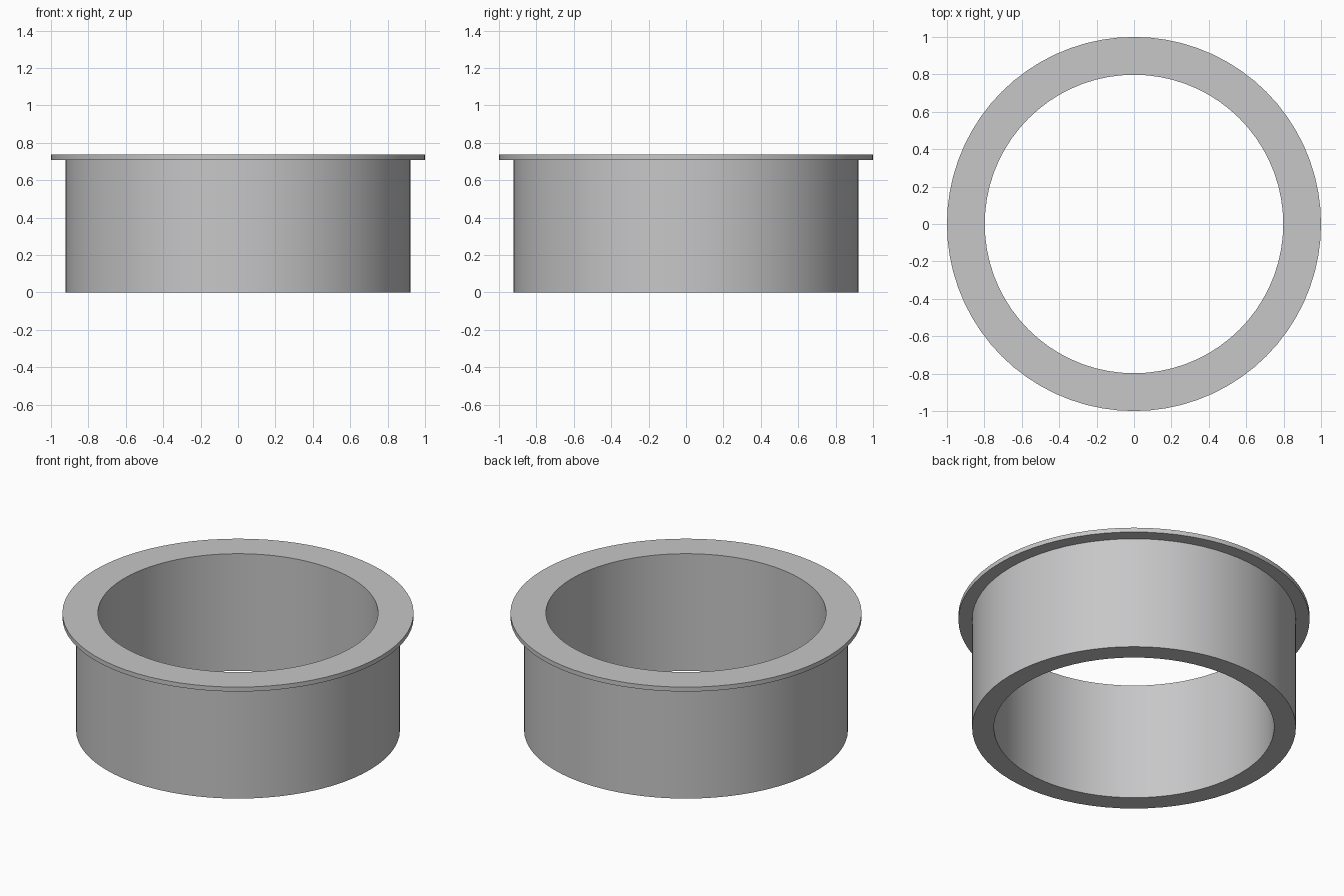
import bpy, bmesh, math

if "Cube" in bpy.data.objects:
    bpy.data.objects.remove(bpy.data.objects["Cube"])

SEGMENTS = 72

# Single plain grey finish
grey = bpy.data.materials.new("plain grey")
grey.diffuse_color = (0.57, 0.57, 0.58, 1.0)
grey.use_nodes = True
grey.node_tree.nodes["Principled BSDF"].inputs["Base Color"].default_value = grey.diffuse_color


def lathe(name, profile, material):
    """Revolve a closed (radius, z) profile around the z axis."""
    bm = bmesh.new()
    rings = []
    for i in range(SEGMENTS):
        a = 2 * math.pi * i / SEGMENTS
        rings.append([bm.verts.new((r * math.cos(a), r * math.sin(a), z))
                      for r, z in profile])
    n = len(profile)
    for i in range(SEGMENTS):
        a, b = rings[i], rings[(i + 1) % SEGMENTS]
        for j in range(n):
            k = (j + 1) % n
            bm.faces.new((a[j], b[j], b[k], a[k]))
    bmesh.ops.recalc_face_normals(bm, faces=bm.faces[:])
    mesh = bpy.data.meshes.new(name)
    bm.to_mesh(mesh)
    bm.free()
    mesh.materials.append(material)
    obj = bpy.data.objects.new(name, mesh)
    bpy.context.collection.objects.link(obj)
    bpy.context.view_layer.objects.active = obj
    obj.select_set(True)
    bpy.ops.object.shade_smooth_by_angle(angle=math.radians(30))
    obj.select_set(False)
    return obj


# Sleeve with a thin flange around its top rim
lathe("flanged_bushing", [
    (0.798, 0.0), (0.922, 0.0),      # bottom rim
    (0.922, 0.709), (1.0, 0.709),    # outer wall and flange underside
    (1.0, 0.737), (0.798, 0.737),    # flange edge and top face
], grey)
